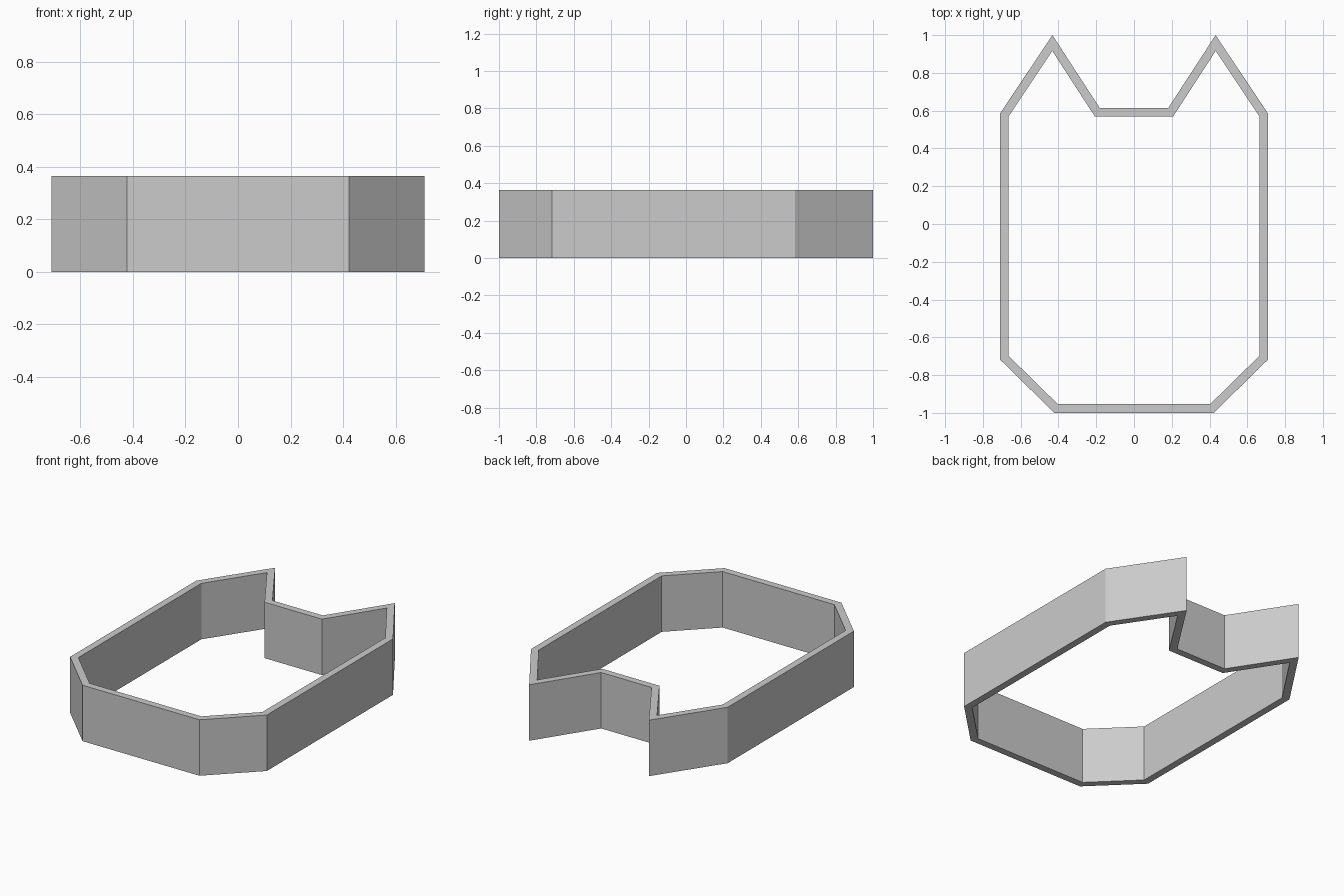
import bpy
import bmesh
from mathutils import Vector

HEIGHT = 0.365
WALL = 0.046

cube = bpy.data.objects.get("Cube")
if cube:
    bpy.data.objects.remove(cube, do_unlink=True)

# Plain grey material
grey = bpy.data.materials.new("plain_grey")
grey.use_nodes = True
colour = (0.6, 0.6, 0.6, 1)
grey.diffuse_color = colour
grey.node_tree.nodes["Principled BSDF"].inputs["Base Color"].default_value = colour

# Outer outline: left half mirrored to the right, counter-clockwise
half = [(0.422, -1), (0.71, -0.717), (0.71, 0.584), (0.432, 1), (0.182, 0.615)]
outer = [Vector(p) for p in half + [(-x, y) for x, y in reversed(half)]]


def inset(points, distance):
    """Move every edge inward by the distance, with mitred corners."""
    result = []
    for i, p in enumerate(points):
        a = (p - points[i - 1]).normalized()
        b = (points[(i + 1) % len(points)] - p).normalized()
        na, nb = Vector((-a.y, a.x)), Vector((-b.y, b.x))
        result.append(p + (na + nb) * distance / (1 + na.dot(nb)))
    return result


# Wall ring: top, bottom, outside and inside faces
bm = bmesh.new()
inner = inset(outer, WALL)
loops = [[bm.verts.new((p.x, p.y, z)) for p in ring]
         for ring, z in ((outer, 0), (outer, HEIGHT), (inner, HEIGHT), (inner, 0))]
for k, loop in enumerate(loops):
    following = loops[(k + 1) % len(loops)]
    for i in range(len(loop)):
        j = (i + 1) % len(loop)
        bm.faces.new((loop[i], loop[j], following[j], following[i]))
bmesh.ops.recalc_face_normals(bm, faces=bm.faces)

mesh = bpy.data.meshes.new("eared_ring_wall")
bm.to_mesh(mesh)
bm.free()
mesh.materials.append(grey)
ring = bpy.data.objects.new("eared_ring_wall", mesh)
bpy.context.collection.objects.link(ring)
